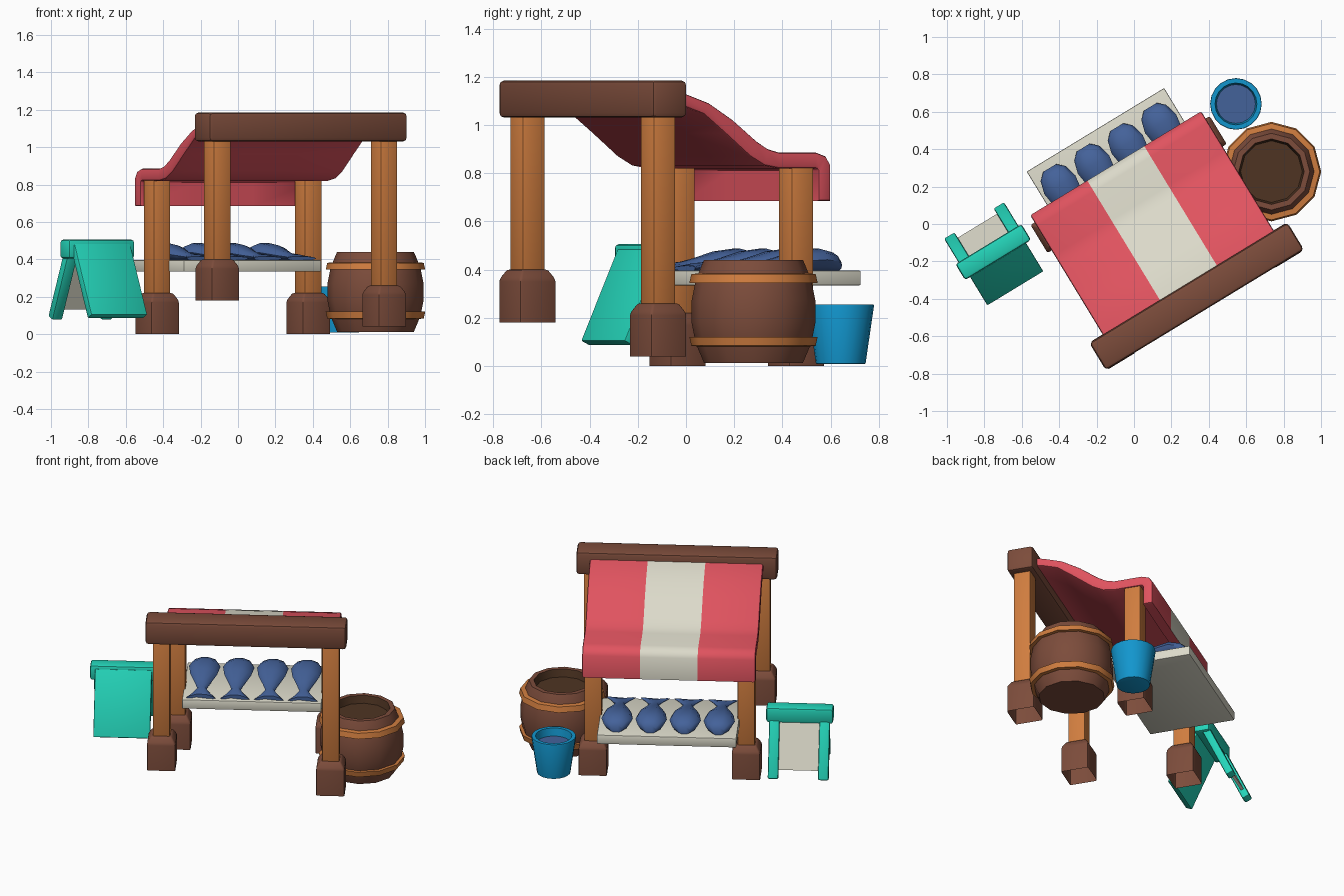
import bpy, bmesh, math
from mathutils import Matrix

if "Cube" in bpy.data.objects:
    bpy.data.objects.remove(bpy.data.objects["Cube"])

ANGLE = math.radians(31.3)


def lin(c):
    c /= 255
    return c / 12.92 if c <= 0.04045 else ((c + 0.055) / 1.055) ** 2.4


def material(name, r, g, b):
    m = bpy.data.materials.new(name)
    m.diffuse_color = (lin(r), lin(g), lin(b), 1)
    m.use_nodes = True
    m.node_tree.nodes["Principled BSDF"].inputs["Base Color"].default_value = m.diffuse_color
    return m


BROWN = material("dark wood", 124, 76, 59)
ORANGE = material("light wood", 208, 125, 63)
RED = material("red cloth", 224, 83, 95)
CREAM = material("cream", 220, 218, 202)
TEAL = material("teal paint", 36, 212, 185)
BLUE = material("blue bucket", 18, 150, 206)
NAVY = material("navy", 68, 98, 154)
DARK = material("barrel inside", 78, 52, 34)


def frame(x, y, angle=ANGLE):
    return Matrix.Translation((x, y, 0)) @ Matrix.Rotation(angle, 4, 'Z')


STALL = frame(0.335, -0.387)    # origin midway between the tall posts
SIGN = frame(-0.7525, -0.15)


def finish(name, bm, mats, fr, smooth=40):
    bmesh.ops.recalc_face_normals(bm, faces=bm.faces)
    me = bpy.data.meshes.new(name)
    for f in bm.faces:
        f.smooth = True
    bm.to_mesh(me)
    bm.free()
    for m in mats:
        me.materials.append(m)
    me.set_sharp_from_angle(angle=math.radians(smooth))
    ob = bpy.data.objects.new(name, me)
    ob.matrix_world = fr
    bpy.context.collection.objects.link(ob)
    return ob


def bevel(bm, width, edges=None, segments=2):
    bmesh.ops.bevel(bm, geom=list(edges or bm.edges), offset=width,
                    segments=segments, profile=0.5, affect='EDGES')


def box(name, size, center, mat, fr, width=0.012, tilt=0):
    bm = bmesh.new()
    bmesh.ops.create_cube(bm, size=1)
    bmesh.ops.scale(bm, vec=size, verts=bm.verts)
    if width:
        bevel(bm, width)
    bm.transform(Matrix.Translation(center) @ Matrix.Rotation(math.radians(tilt), 4, 'X'))
    return finish(name, bm, [mat], fr)


def loft(bm, rings, closed=False):
    """Skin a list of vertex rings; returns the face bands."""
    bands = []
    n = len(rings[0])
    pairs = list(zip(rings, rings[1:])) + ([(rings[-1], rings[0])] if closed else [])
    for a, b in pairs:
        bands.append([bm.faces.new((a[i], a[(i + 1) % n], b[(i + 1) % n], b[i])) for i in range(n)])
    return bands


def lathe(name, profile, sides, mats, fr, inner_from=99, caps=True, closed=False):
    bm = bmesh.new()
    rings = [[bm.verts.new((r * math.cos(2 * math.pi * i / sides),
                            r * math.sin(2 * math.pi * i / sides), z))
              for i in range(sides)] for r, z in profile]
    for k, band in enumerate(loft(bm, rings, closed)):
        for f in band:
            f.material_index = 1 if k >= inner_from else 0
    if caps:
        bm.faces.new(rings[0])
        bm.faces.new(rings[-1]).material_index = len(mats) - 1
    return finish(name, bm, mats, fr)


# posts with chamfered, open-bottomed feet
def foot(name, u, v, z):
    bm = bmesh.new()
    corners = [(-1, -1), (1, -1), (1, 1), (-1, 1)]
    rings = [[bm.verts.new((u + h * a, v + h * b, z + dz)) for a, b in corners]
             for h, dz in [(0.0875, 0), (0.0875, 0.18), (0.064, 0.22)]]
    loft(bm, rings)
    bm.faces.new(rings[-1])
    bevel(bm, 0.01, [e for e in bm.edges if not e.is_boundary])
    finish(name, bm, [BROWN], STALL)


for label, u, v, z0, z1 in [("tall_left", -0.522, 0, 0.18, 1.06), ("tall_right", 0.522, 0, 0.04, 1.06),
                            ("short_left", -0.473, 0.70, 0, 0.83), ("short_right", 0.473, 0.70, 0, 0.83)]:
    low = z0 + 0.15
    box(label + "_post", (0.107, 0.107, z1 - low), (u, v, (z1 + low) / 2), ORANGE, STALL, 0.008)
    foot(label + "_foot", u, v, z0)

# ridge beam and counter
box("ridge_beam", (1.24, 0.17, 0.155), (0, 0, 1.1075), BROWN, STALL, 0.02)
box("counter", (0.86, 0.548, 0.062), (0, 0.768, 0.365), CREAM, STALL, 0.006)

# striped awning: S-curved sheet with a hanging flap
top = [(.04, 1.15), (.127, 1.13), (.244, 1.09), (.36, 1.02), (.478, .93), (.53, .90), (.585, .885),
       (.765, .885), (.81, .87), (.833, .835), (.833, .685)]
under = [(.04, 1.09), (.11, 1.08), (.215, 1.045), (.32, .965), (.44, .87), (.51, .832), (.58, .82),
         (.755, .82), (.765, .818), (.772, .81), (.772, .685)]
bm = bmesh.new()
outline = top + under[::-1]
rings = [[bm.verts.new((u, v, z)) for v, z in outline] for u in (-0.535, -0.178, 0.178, 0.535)]
bands = loft(bm, rings)
for f in bands[1][:len(top) - 1]:
    f.material_index = 1
n = len(outline)
for ring in (rings[0], rings[-1]):
    for i in range(len(top) - 1):
        bm.faces.new((ring[i], ring[i + 1], ring[n - 2 - i], ring[n - 1 - i]))
bmesh.ops.recalc_face_normals(bm, faces=bm.faces)
rim = [e for e in bm.edges if e.calc_face_angle(0) > 1.2 and abs(e.verts[0].co.x) > 0.5
       and abs(e.verts[0].co.x - e.verts[1].co.x) < 0.01]
bevel(bm, 0.012, rim)
finish("awning", bm, [RED, CREAM], STALL)

# four fish on the counter: v, half width, half height
STATIONS = [(.995, .04, .025), (.96, .078, .040), (.89, .097, .048), (.79, .083, .042),
            (.69, .048, .028), (.62, .027, .02), (.56, .058, .017), (.505, .092, .012)]
for k in range(4):
    bm = bmesh.new()
    rings = []
    for v, w, h in STATIONS:
        ring = []
        for i in range(10):
            c, s = math.cos(math.pi * i / 5), math.sin(math.pi * i / 5)
            notch = 0.045 * (1 - abs(c)) if v < 0.52 else 0     # forked tail
            ring.append(bm.verts.new((-0.315 + 0.21 * k + w * c, v + notch, 0.393 + h + h * s)))
        rings.append(ring)
    loft(bm, rings)
    bm.faces.new(rings[0])
    bm.faces.new(rings[-1])
    finish("fish_%d" % (k + 1), bm, [NAVY], STALL, 50)

# barrel with two hoops
BARREL = frame(0.735, 0.28, 0)
lathe("barrel", [(.205, .012), (.24, .095), (.257, .18), (.257, .27), (.24, .355), (.212, .425),
                 (.205, .44), (.175, .44), (.165, .39)], 12, [BROWN, DARK], BARREL, inner_from=7)
for label, z in (("lower", 0.08), ("upper", 0.345)):
    a, b = (.232, .265) if label == "upper" else (.225, .258)
    if label == "upper":
        hoop = [(a, z), (.266, z), (.258, z + .036), (.222, z + .04)]
    else:
        hoop = [(.222, z), (.258, z + .004), (.266, z + .04), (.232, z + .04)]
    lathe(label + "_hoop", hoop, 12, [ORANGE], BARREL, caps=False, closed=True)

# bucket
lathe("bucket", [(.098, .008), (.103, .01), (.138, .25), (.136, .256), (.112, .256), (.104, .205)],
      20, [BLUE, NAVY], frame(0.545, 0.642, 0))

# folding sign board
box("sign_top_bar", (0.413, 0.10, 0.10), (0, 0, 0.455), TEAL, SIGN, 0.015)
box("sign_front_panel", (0.35, 0.045, 0.42), (0, -0.12, 0.285), TEAL, SIGN, 0.006, -25)
for label, u in (("left", -0.155), ("right", 0.155)):
    box("sign_%s_leg" % label, (0.065, 0.05, 0.42), (u, 0.09, 0.275), TEAL, SIGN, 0.01, 25)
box("sign_back_board", (0.26, 0.018, 0.36), (0, 0.08, 0.30), CREAM, SIGN, 0, 25)
